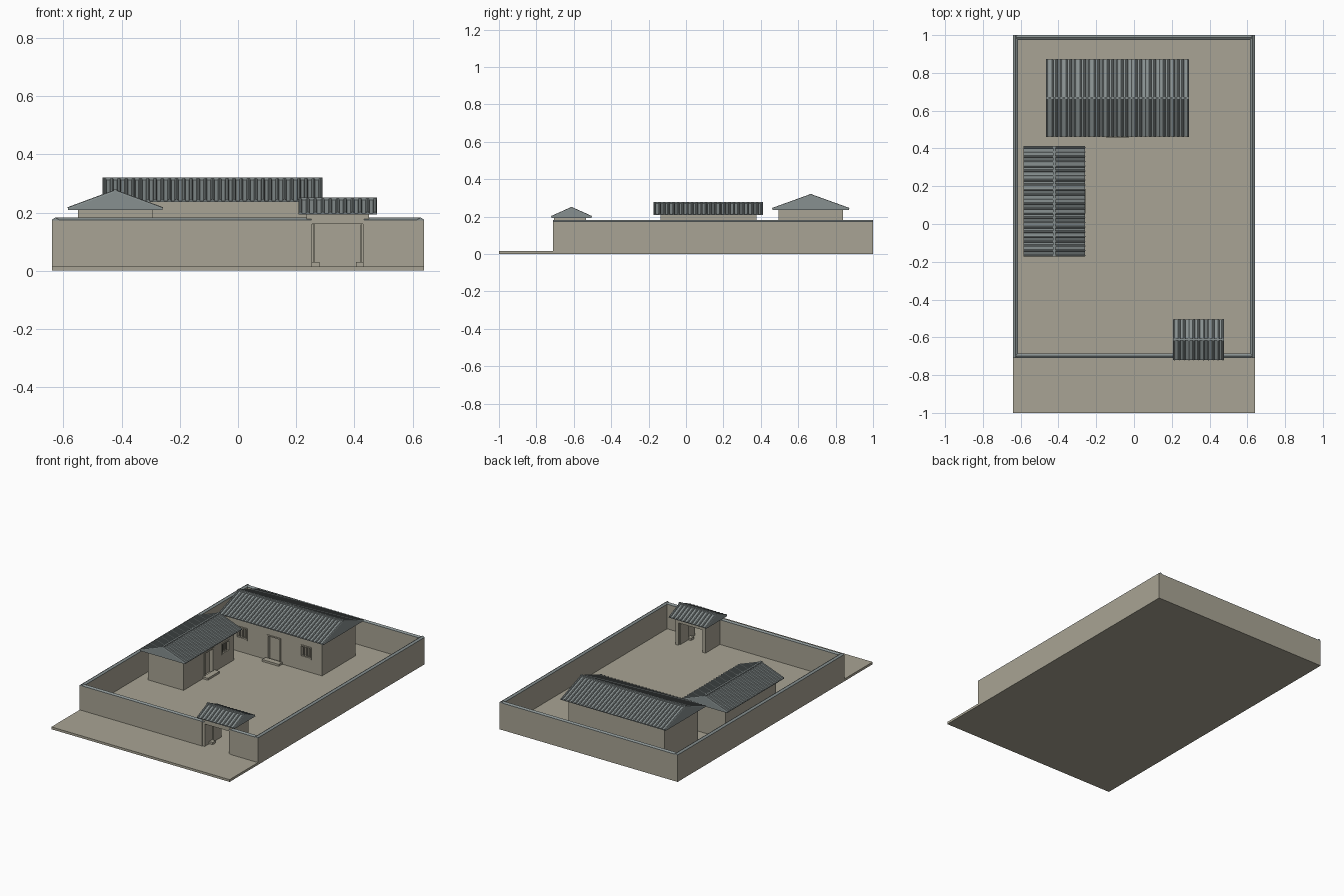
import bpy, bmesh, math
from mathutils import Vector, Matrix

if "Cube" in bpy.data.objects:
    bpy.data.objects.remove(bpy.data.objects["Cube"])


def material(name, rgb):
    m = bpy.data.materials.new(name)
    m.diffuse_color = (*rgb, 1)
    m.use_nodes = True
    m.node_tree.nodes["Principled BSDF"].inputs["Base Color"].default_value = m.diffuse_color
    return m


PLASTER = material("tan plaster", (0.395, 0.372, 0.297))
TILE = material("blue grey tile", (0.245, 0.28, 0.28))
G = 0.015  # top of the ground slab


def finish(name, bm, mat, frame=None):
    bmesh.ops.recalc_face_normals(bm, faces=bm.faces)
    me = bpy.data.meshes.new(name)
    if frame:
        bm.transform(frame)
    bm.to_mesh(me)
    bm.free()
    me.materials.append(mat)
    ob = bpy.data.objects.new(name, me)
    bpy.context.collection.objects.link(ob)
    return ob


def add_box(bm, x, y, z):
    size = Vector((x[1] - x[0], y[1] - y[0], z[1] - z[0]))
    mid = Vector((x[0] + x[1], y[0] + y[1], z[0] + z[1])) / 2
    bmesh.ops.create_cube(bm, size=1, matrix=Matrix.Translation(mid) @ Matrix.Diagonal((*size, 1)))


def boxes(name, mat, items, frame=None):
    bm = bmesh.new()
    for x, y, z in items:
        add_box(bm, x, y, z)
    return finish(name, bm, mat, frame)


def add_loft(bm, a, b):
    """Closed prism between two matching outlines."""
    va, vb = [bm.verts.new(p) for p in a], [bm.verts.new(p) for p in b]
    n = len(a)
    bm.faces.new(va)
    bm.faces.new(vb[::-1])
    for i in range(n):
        bm.faces.new((va[i], vb[i], vb[(i + 1) % n], va[(i + 1) % n]))


def tiled_roof(name, length, half, eave, ridge, frame):
    """Solid gable along local x, with rows of half-round tiles on both slopes."""
    bm = bmesh.new()
    h = length / 2
    r = 0.0065
    top = ridge - 0.006
    tri = [(-half, eave), (half, eave), (half, eave + 0.004), (0, top), (-half, eave + 0.004)]
    add_loft(bm, [(-h, y, z) for y, z in tri], [(h, y, z) for y, z in tri])
    n = round(length / 0.0243)
    for side in (-1, 1):
        low, high = Vector((0, side * half, eave + 0.004)), Vector((0, 0, top))
        d = (high - low).normalized()
        normal = Vector((0, -side * d.z * -1, abs(d.y)))
        for i in range(n):
            x = -h + r + (length - 2 * r) * i / (n - 1)
            arc = [Vector((x + r * math.cos(t * math.pi / 4), 0, 0)) + normal * r * math.sin(t * math.pi / 4)
                   for t in range(5)]
            add_loft(bm, [low + p for p in arc], [high + p for p in arc])
    add_box(bm, (-h, h), (-0.006, 0.006), (top - 0.004, ridge + 0.001))
    return finish(name, bm, TILE, frame)


def house(name, centre, angle, length, depth, height, roof_len, roof_half, ridge, windows, win_z):
    """Body with a door and barred windows set into the local -y side."""
    frame = Matrix.Translation((*centre, 0)) @ Matrix.Rotation(angle, 4, 'Z')
    L, D = length / 2, depth / 2
    skin = (-D, -D + 0.025)
    parts = [((-L, L), (-D + 0.025, D), (G, height))]
    holes = sorted([(-0.045, 0.045, G, 0.175)] + [(w - 0.036, w + 0.036, *win_z) for w in windows])
    x = -L
    for a, b, lo, hi in holes:
        parts.append(((x, a), skin, (G, height)))
        parts.append(((a, b), skin, (hi, height)))
        if lo > G:
            parts.append(((a, b), skin, (G, lo)))
        x = b
    parts.append(((x, L), skin, (G, height)))
    boxes(name + "_walls", PLASTER, parts, frame)
    # window bars, frames and the door
    trim = []
    for a, b, lo, hi in holes:
        out = (-D - 0.004, -D + 0.008)
        trim += [((a - 0.004, a + 0.004), out, (lo, hi)), ((b - 0.004, b + 0.004), out, (lo, hi)),
                 ((a - 0.004, b + 0.004), out, (hi - 0.004, hi + 0.004))]
        if lo > G:
            trim.append(((a - 0.004, b + 0.004), out, (lo - 0.004, lo + 0.004)))
            for k in (1, 2, 3):
                c = a + (b - a) * k / 4
                trim.append(((c - 0.003, c + 0.003), (-D + 0.004, -D + 0.01), (lo, hi)))
    boxes(name + "_door_and_window_frames", PLASTER, trim, frame)
    boxes(name + "_doorstep", PLASTER, [((-0.06, 0.06), (-D - 0.037, -D), (G, G + 0.013))], frame)
    tiled_roof(name + "_roof", roof_len, roof_half, height, ridge, frame)


# ground slab
boxes("ground_slab", PLASTER, [((-0.64, 0.64), (-1, 1), (0, G))])

# courtyard walls, open at the gate
T, TOP = 0.025, 0.172
runs = [((-0.64, -0.64 + T), (-0.71, 1)), ((0.64 - T, 0.64), (-0.71, 1)),
        ((-0.64 + T, 0.64 - T), (1 - T, 1)),
        ((-0.64 + T, 0.24), (-0.71, -0.71 + T)), ((0.445, 0.64 - T), (-0.71, -0.71 + T))]
boxes("courtyard_walls", PLASTER, [(x, y, (G, TOP)) for x, y in runs])

# small gabled coping along each wall
bm = bmesh.new()
for x, y in runs:
    (x0, x1), (y0, y1) = x, y
    if x1 - x0 > y1 - y0:
        ends = [[(u, y0, TOP), (u, y1, TOP), (u, y1, TOP + 0.003), (u, (y0 + y1) / 2, 0.183), (u, y0, TOP + 0.003)]
                for u in (x0 - T / 2, x1 + T / 2)]
    else:
        ends = [[(x0, v, TOP), (x1, v, TOP), (x1, v, TOP + 0.003), ((x0 + x1) / 2, v, 0.183), (x0, v, TOP + 0.003)]
                for v in (y0, y1)]
    add_loft(bm, *ends)
finish("wall_coping", bm, TILE)

# main house at the back, side house on the left facing the yard
house("main_house", (-0.0875, 0.667), 0, 0.69, 0.345, 0.236, 0.755, 0.205, 0.32, (-0.23, 0.23), (0.105, 0.175))
house("side_house", (-0.422, 0.12), math.pi / 2, 0.515, 0.255, 0.208, 0.585, 0.162, 0.278, (0.17,), (0.1, 0.165))

# gatehouse: two piers, lintel, open door leaves and pivot stones
boxes("gate_piers_and_lintel", PLASTER, [((0.235, 0.255), (-0.705, -0.535), (G, 0.195)),
                                         ((0.43, 0.45), (-0.705, -0.535), (G, 0.195)),
                                         ((0.255, 0.43), (-0.705, -0.535), (0.16, 0.195))])
boxes("gate_door_leaves", PLASTER, [((0.258, 0.264), (-0.63, -0.545), (G + 0.003, 0.158)),
                                    ((0.421, 0.427), (-0.63, -0.545), (G + 0.003, 0.158))])
boxes("gate_pivot_stones", PLASTER, [((0.255, 0.28), (-0.66, -0.63), (G, G + 0.015)),
                                     ((0.405, 0.43), (-0.66, -0.63), (G, G + 0.015))])
tiled_roof("gate_roof", 0.27, 0.107, 0.193, 0.251, Matrix.Translation((0.3425, -0.612, 0)))
